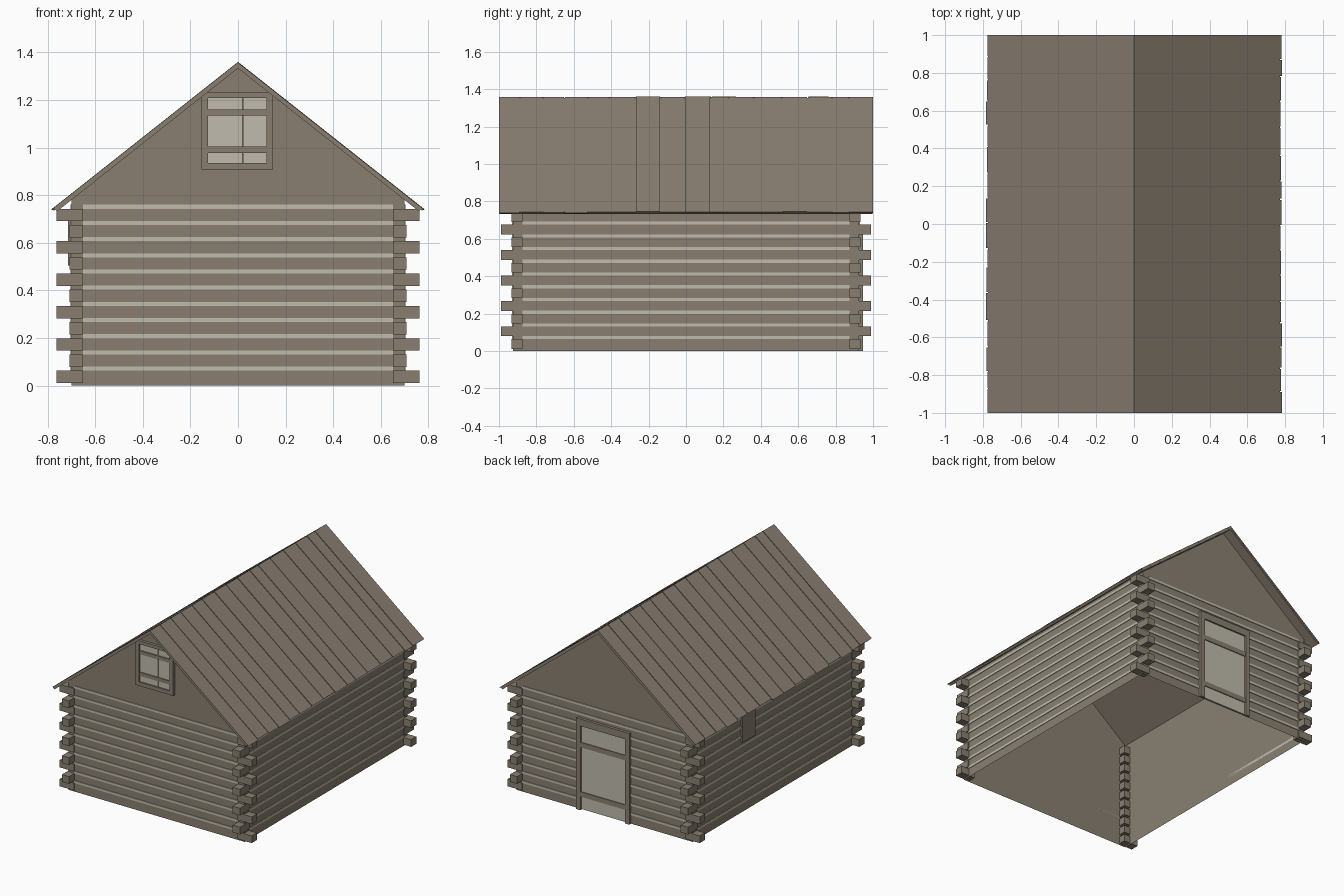
import bpy, bmesh, random
from mathutils import Vector

random.seed(4)
cube = bpy.data.objects.get("Cube")
if cube:
    bpy.data.objects.remove(cube)


def make_material(name, rgb):
    mat = bpy.data.materials.new(name)
    mat.use_nodes = True
    mat.diffuse_color = (*rgb, 1)
    mat.node_tree.nodes["Principled BSDF"].inputs["Base Color"].default_value = (*rgb, 1)
    return mat


WOOD = make_material("weathered wood", (0.25, 0.213, 0.167))
PALE = make_material("pale chinking", (0.53, 0.5, 0.42))


def finish(bm, name, mat, fix_normals=True):
    if fix_normals:
        bmesh.ops.recalc_face_normals(bm, faces=bm.faces)
    mesh = bpy.data.meshes.new(name)
    bm.to_mesh(mesh)
    bm.free()
    mesh.materials.append(mat)
    obj = bpy.data.objects.new(name, mesh)
    bpy.context.scene.collection.objects.link(obj)
    return obj


def add_box(bm, x0, x1, y0, y1, z0, z1):
    lo, hi = Vector((x0, y0, z0)), Vector((x1, y1, z1))
    verts = bmesh.ops.create_cube(bm, size=1)["verts"]
    for v in verts:
        v.co = (lo + hi) / 2 + v.co * (hi - lo)


def boxes(name, mat, *items):
    bm = bmesh.new()
    for item in items:
        add_box(bm, *item)
    return finish(bm, name, mat)


def add_prism(bm, profile, y0, y1):
    face = bm.faces.new([bm.verts.new((x, y0, z)) for x, z in profile])
    ext = bmesh.ops.extrude_face_region(bm, geom=[face])["geom"]
    for v in ext:
        if isinstance(v, bmesh.types.BMVert):
            v.co.y = y1


WX, WY = 0.70, 0.925       # wall planes
PITCH = 0.068              # height of one log course
SLOPE = 0.79               # roof fall per unit of x
RIDGE = 1.36

# Thin wall shell, open underneath, with a gable at each end
bm = bmesh.new()
gable = [(-WX, 0), (WX, 0), (WX, 0.78), (0, RIDGE - 0.027), (-WX, 0.78)]
add_prism(bm, gable, -WY, WY)
bm.normal_update()
ends = [f for f in bm.faces if abs(f.normal.z) > 0.3]
bmesh.ops.recalc_face_normals(bm, faces=bm.faces)
bmesh.ops.delete(bm, geom=ends, context="FACES_ONLY")
finish(bm, "log_walls", WOOD, False)

# Chinking strips between the log courses
bm = bmesh.new()
for k in range(11):
    z = 0.063 + k * PITCH
    for s in (-1, 1):
        add_box(bm, -0.65, 0.65, *sorted((s * WY, s * (WY + 0.005))), z, z + 0.017)
        add_box(bm, *sorted((s * WX, s * (WX + 0.004))), -0.875, 0.875, z, z + 0.017)
finish(bm, "chinking", PALE)

# Log ends crossing at the corners, alternating direction by course
bm = bmesh.new()
for k in range(11):
    z = 0.011 + k * PITCH
    reach_x, reach_y = (0.763, 0.933) if k % 2 == 0 else (0.707, 0.988)
    for sx in (-1, 1):
        for sy in (-1, 1):
            add_box(bm, *sorted((sx * 0.65, sx * reach_x)),
                    *sorted((sy * 0.875, sy * reach_y)), z, z + 0.052)
finish(bm, "corner_log_ends", WOOD)


# Roof: a slab per slope with uneven planks on top
def slope_profile(side, reach, top, bottom):
    z = RIDGE - SLOPE * reach
    return [(0, RIDGE - top), (side * reach, z - top),
            (side * (reach - 0.012), z - bottom + 0.009), (0, RIDGE - bottom)]


seams = [-1, -0.887, -0.764, -0.651, -0.523, -0.41, -0.27, -0.137, -0.008,
         0.131, 0.228, 0.362, 0.512, 0.65, 0.78, 0.87, 1]
for side, name in ((-1, "right"), (1, "left")):
    bm = bmesh.new()
    add_prism(bm, slope_profile(side, 0.772, 0.007, 0.027), -0.998, 0.998)
    finish(bm, "roof_slab_" + name, WOOD)
    bm = bmesh.new()
    for a, b in zip(seams, seams[1:]):
        y0, y1 = sorted((side * a, side * b))
        gap0 = 0.003 if y0 > -1 else 0
        gap1 = 0.003 if y1 < 1 else 0
        lift = random.uniform(0, 0.003)
        add_prism(bm, slope_profile(side, random.uniform(0.774, 0.785), lift, 0.014),
                  y0 + gap0, y1 - gap1)
    finish(bm, "roof_planks_" + name, WOOD)


def frame(name, x0, x1, z0, z1, wide, top, sill, y0, y1):
    parts = [(x0, x0 + wide, y0, y1, z0, z1 - top),
             (x1 - wide, x1, y0, y1, z0, z1 - top),
             (x0, x1, y0, y1, z1 - top, z1)]
    if sill:
        parts.append((x0 + wide, x1 - wide, y0, y1, z0, z0 + sill))
    boxes(name, WOOD, *parts)


# Gable window with two shutter boards and battens
frame("window_frame", -0.153, 0.147, 0.907, 1.232, 0.028, 0.024, 0.028, -0.945, -WY)
boxes("window_boards", PALE,
      (-0.125, 0.018, -0.934, -WY, 0.935, 1.208),
      (0.021, 0.119, -0.934, -WY, 0.935, 1.208))
boxes("window_battens", WOOD,
      (-0.125, 0.119, -0.941, -0.93, 0.978, 1.004),
      (-0.125, 0.119, -0.941, -0.93, 1.134, 1.16))

# Rear door with battens
frame("door_frame", -0.212, 0.212, 0, 0.655, 0.034, 0.05, 0, WY, 0.945)
boxes("door_panel", PALE, (-0.178, 0.178, WY, 0.934, 0.005, 0.605))
boxes("door_battens", WOOD,
      (-0.178, 0.178, 0.93, 0.94, 0.095, 0.13),
      (-0.178, 0.178, 0.93, 0.94, 0.45, 0.485))

# Small closed hatch under the right eave
boxes("side_hatch", WOOD, (-0.713, -WX, 0.23, 0.375, 0.505, 0.74))
